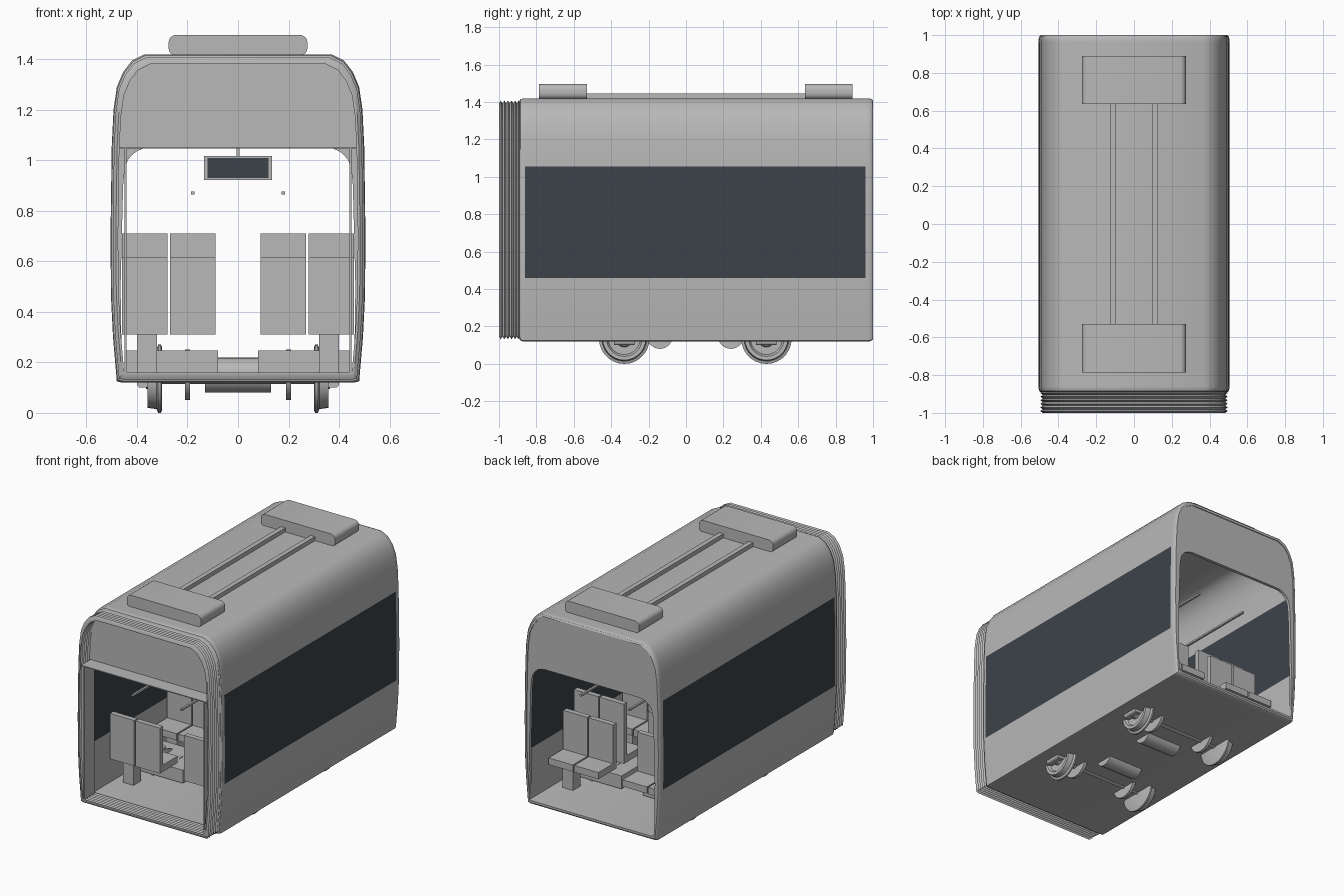
import bpy, bmesh, math
from mathutils import Matrix, Vector

old = bpy.data.objects.get("Cube")
if old:
    bpy.data.objects.remove(old, do_unlink=True)


def material(name, rgb):
    m = bpy.data.materials.new(name)
    m.use_nodes = True
    m.diffuse_color = (*rgb, 1)
    m.node_tree.nodes["Principled BSDF"].inputs["Base Color"].default_value = (*rgb, 1)
    return m


GREY = material("light_grey", (0.48, 0.48, 0.48))
GLASS = material("dark_glass", (0.046, 0.056, 0.068))


def finish(name, bm, mats=(GREY,), smooth=True):
    bmesh.ops.recalc_face_normals(bm, faces=bm.faces)
    me = bpy.data.meshes.new(name)
    bm.to_mesh(me)
    bm.free()
    for m in mats:
        me.materials.append(m)
    if smooth:
        me.shade_smooth()
        me.set_sharp_from_angle(angle=math.radians(32))
    ob = bpy.data.objects.new(name, me)
    bpy.context.collection.objects.link(ob)
    return ob


def box(name, x, y, z, mat=GREY, round_axis=None, radius=0.02):
    """Box from (min, max) ranges, with optional rounding of edges along one axis."""
    bm = bmesh.new()
    bmesh.ops.create_cube(bm, size=1)
    for v in bm.verts:
        v.co = [r[0] if c < 0 else r[1] for c, r in zip(v.co, (x, y, z))]
    if round_axis is not None:
        edges = [e for e in bm.edges
                 if abs((e.verts[0].co - e.verts[1].co)[round_axis]) > 1e-4]
        bmesh.ops.bevel(bm, geom=edges, offset=radius, segments=4, profile=0.5, affect='EDGES')
    return finish(name, bm, (mat,), round_axis is not None)


def loft(rings):
    """Join closed rings into a tube wall that returns to its first ring."""
    bm = bmesh.new()
    loops = [[bm.verts.new(p) for p in ring] for ring in rings]
    n = len(loops[0])
    for a, b in zip(loops, loops[1:] + loops[:1]):
        for i in range(n):
            j = (i + 1) % n
            bm.faces.new((a[i], a[j], b[j], b[i]))
    return bm


def lathe(name, profile, centre, sides=28):
    """Turn (x, radius) points about the x axis."""
    bm = bmesh.new()
    rings = [[bm.verts.new(Vector(centre) + Vector((x, r * math.cos(t), r * math.sin(t))))
              for t in (math.tau * k / sides for k in range(sides))] for x, r in profile]
    for a, b in zip(rings, rings[1:]):
        for i in range(sides):
            j = (i + 1) % sides
            bm.faces.new((a[i], a[j], b[j], b[i]))
    bm.faces.new(rings[0])
    bm.faces.new(rings[-1])
    return finish(name, bm)


def plate(name, outline, y, depth):
    """Flat x-z outline given thickness along y."""
    bm = bmesh.new()
    f = bm.faces.new([bm.verts.new((x, y, z)) for x, z in outline])
    out = bmesh.ops.extrude_face_region(bm, geom=[f])
    bmesh.ops.translate(bm, vec=(0, depth, 0),
                        verts=[g for g in out["geom"] if isinstance(g, bmesh.types.BMVert)])
    return finish(name, bm, smooth=False)


# Carriage cross-section, from the sill up to the roof
HALF = [(.46, .12), (.48, .125), (.495, .3), (.503, .46), (.505, .7), (.5, 1.055),
        (.493, 1.2), (.48, 1.29), (.455, 1.35), (.42, 1.395), (.37, 1.42)]
SECTION = HALF + [(-x, z) for x, z in reversed(HALF)]
MID = .77


def section(scale):
    return [(x * scale, MID + (z - MID) * scale) for x, z in SECTION]


def ring(y, scale):
    return [(x, y, z) for x, z in section(scale)]


# Body shell with window bands on both sides
outer = [(-.89, .98), (-.885, .992), (-.872, 1), (-.86, 1), (.96, 1),
         (.98, 1), (.994, .992), (1, .98)]
inner = [(1, .958), (.96, .955), (-.86, .955), (-.89, .955)]
bm = loft([ring(y, s) for y, s in outer + inner])
for f in bm.faces:
    c = f.calc_center_median()
    if abs(c.x) > .4 and .46 < c.z < 1.055 and -.86 < c.y < .96:
        f.material_index = 1
finish("body_shell", bm, (GREY, GLASS))

# Folded gangway bellows
folds = 13
ys = [-1 + .115 * i / (folds - 1) for i in range(folds)]
pleat = [.982 if i % 2 else .958 for i in range(folds)]
bm = loft([ring(y, s) for y, s in zip(ys, pleat)]
          + [ring(y, s - .018) for y, s in reversed(list(zip(ys, pleat)))])
finish("gangway_bellows", bm)

# Rear end wall with a round-cornered opening
arch = [(.46, .15), (.465, .5), (.455, .9)]
arch += [(.35 + .1 * math.cos(t), .95 + .1 * math.sin(t))
         for t in (math.pi / 2 * k / 6 for k in range(7))]
frame = section(.975)[1:-1]
plate("rear_wall", frame + [(-x, z) for x, z in arch] + [(x, z) for x, z in reversed(arch)],
      .975, .02)

# Front header and door surround
head = [p for p in section(.957) if p[1] > 1.1]
plate("front_header", [(.475, 1.05)] + head + [(-.475, 1.05)], -.9, .015)
box("door_lintel", (-.465, .465), (-1, -.89), (1.046, 1.052))
for side in (-1, 1):
    x = side * .445
    box("door_jamb", (x - .004, x + .004), (-.995, -.89), (.15, 1.046))

# Roof units and the two pipes between them
for y in ((-.785, -.53), (.635, .89)):
    box("roof_unit", (-.275, .275), y, (1.415, 1.497), round_axis=1, radius=.03)
for side in (-1, 1):
    x = side * .11
    box("roof_pipe", (x - .016, x + .016), (-.54, .645), (1.41, 1.447))

# Wheelsets
WHEEL = [(-.03, .05), (-.03, .122), (-.025, .135), (-.014, .135), (-.008, .12),
         (.028, .115), (.028, .095), (.012, .085), (.012, .045), (.035, .04)]
for y in (-.33, .43):
    lathe("axle", [(-.32, .022), (.32, .022)], (0, y, .135), 14)
    for side in (-1, 1):
        lathe("wheel", [(side * x, r) for x, r in WHEEL], (side * .33, y, .135))
        lathe("brake_disc", [(-.01, .1), (.01, .1)], (side * .2, y, .152))
        xs = sorted((side * .345, side * .4))
        box("axle_bearing", xs, (y - .055, y + .055), (.1, .27), round_axis=1, radius=.015)
        xs = sorted((side * .08, side * .45))
        box("wheel_cover", xs, (y - .14, y + .14), (.16, .247))

# Underfloor tanks
for y in (-.14, .24):
    lathe("underfloor_tank", [(-.13, .07), (.13, .07)], (0, y, .15), 16)


def seat_row(y, face, top):
    """Two pairs of seats; face is the y direction they look toward."""
    for side in (-1, 1):
        for a, b in ((.09, .27), (.28, .46)):
            xs = sorted((side * a, side * b))
            box("seat_back", xs, sorted((y, y + face * .035)), (.31, top))
            box("seat_cushion", xs, sorted((y, y + face * .19)), (.31, .355))
        xs = sorted((side * .32, side * .4))
        box("seat_pedestal", xs, sorted((y + face * .05, y + face * .13)), (.15, .31))


# Seats
seat_row(-.7, 1, .615)
seat_row(-.06, -1, .71)
seat_row(-.02, 1, .615)
seat_row(.53, -1, .71)
seat_row(.61, 1, .615)

# Grab rails
for side in (-1, 1):
    x = side * .18
    box("grab_rail", (x - .007, x + .007), (-.86, .86), (.865, .877))

# Hanging information screen
box("screen_case", (-.135, .135), (-.015, .015), (.923, 1.017))
for y in (-.018, .015):
    box("screen_glass", (-.12, .12), (y, y + .003), (.93, 1.01), GLASS)
box("screen_hanger", (-.006, .006), (-.006, .006), (1.015, 1.4))
